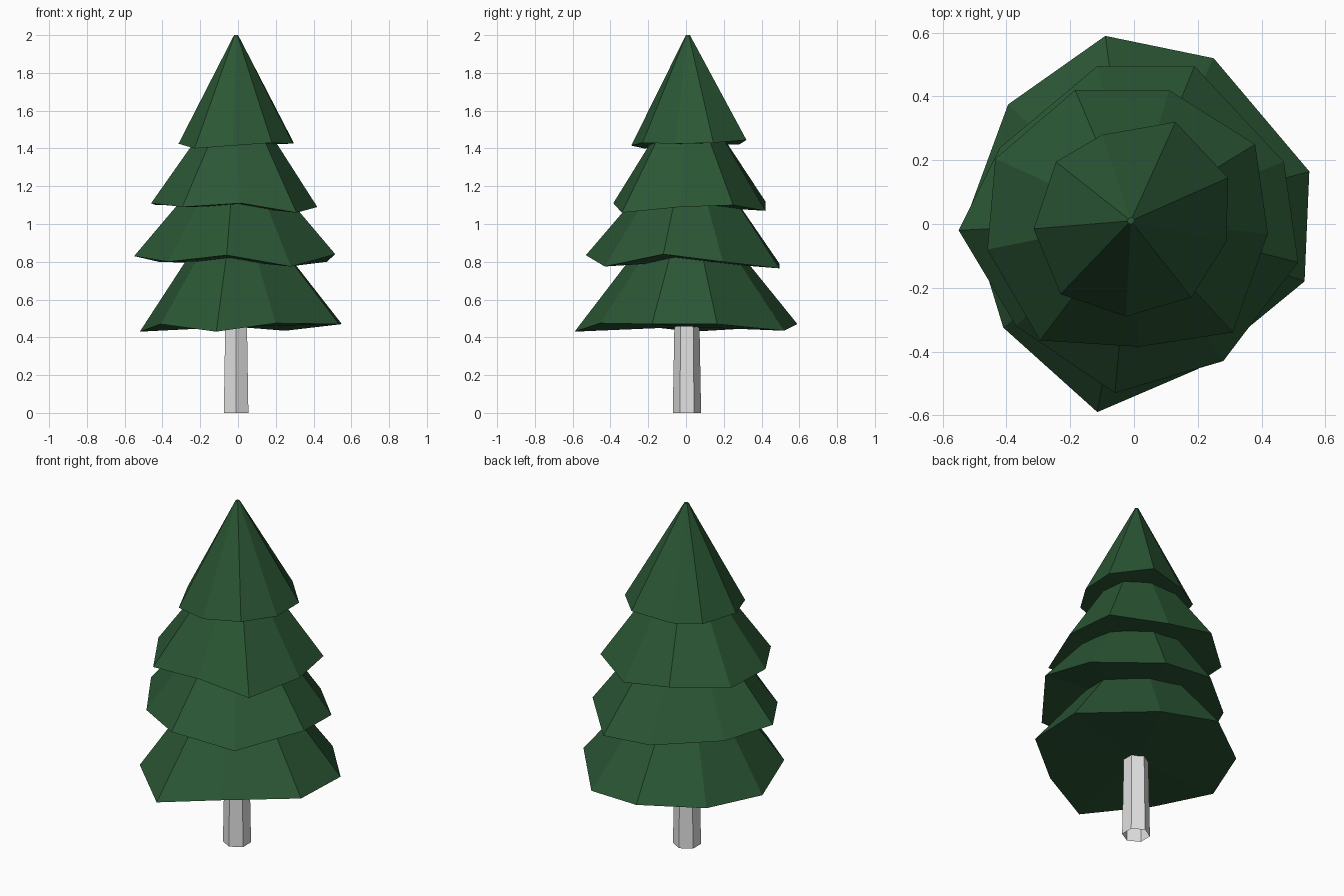
import bpy
import bmesh
from math import sin, cos, radians
from mathutils import Vector

default_cube = bpy.data.objects.get("Cube")
if default_cube:
    bpy.data.objects.remove(default_cube, do_unlink=True)


def make_material(name, red, green, blue):
    material = bpy.data.materials.new(name)
    material.use_nodes = True
    colour = (red, green, blue, 1)
    material.diffuse_color = colour
    material.node_tree.nodes["Principled BSDF"].inputs["Base Color"].default_value = colour
    return material


def make_object(name, bm, material):
    mesh = bpy.data.meshes.new(name)
    bm.to_mesh(mesh)
    bm.free()
    mesh.materials.append(material)
    made = bpy.data.objects.new(name, mesh)
    bpy.context.collection.objects.link(made)
    return made


def bridge(bm, lower, upper):
    """Join two equal rings of vertices with a band of flat faces."""
    count = len(lower)
    for i in range(count):
        j = (i + 1) % count
        bm.faces.new((lower[i], lower[j], upper[j], upper[i]))


def foliage_tier(name, rim, top_height, top_scale, material):
    """Uneven skirt: a ragged rim drawn in to a level, smaller top ring."""
    bm = bmesh.new()
    axis = Vector((-0.01, 0.01, 0))
    lower, upper = [], []
    for x, y, z in rim:
        outward = Vector((x, y, 0)) - axis
        lower.append(bm.verts.new((x, y, z)))
        top = axis + outward * top_scale
        top.z = top_height
        upper.append(bm.verts.new(top))
    bridge(bm, lower, upper)
    bm.faces.new(upper)
    # Underside closes to a middle point at the mean rim height
    middle = axis.copy()
    middle.z = sum(point[2] for point in rim) / len(rim)
    hub = bm.verts.new(middle)
    for i, corner in enumerate(lower):
        bm.faces.new((hub, lower[(i + 1) % len(lower)], corner))
    bmesh.ops.recalc_face_normals(bm, faces=bm.faces)
    return make_object(name, bm, material)


def trunk(name, sides, bottom_radius, top_radius, height, material):
    """Tapered open tube with an edge facing the front."""
    bm = bmesh.new()
    rings = []
    for radius, z in ((bottom_radius, 0), (top_radius, height)):
        ring = []
        for i in range(sides):
            angle = radians(360 * i / sides - 90)
            ring.append(bm.verts.new((radius * cos(angle) - 0.01,
                                      radius * sin(angle) + 0.005, z)))
        rings.append(ring)
    bridge(bm, *rings)
    return make_object(name, bm, material)


leaf_green = make_material("leaf_green", 0.024, 0.095, 0.035)
trunk_grey = make_material("trunk_grey", 0.75, 0.75, 0.75)

# Trunk
trunk("trunk", 6, 0.075, 0.064, 0.6, trunk_grey)

# Rim corners of each tier, anticlockwise
bottom_rim = [(.55, .165, .47), (.25, .52, .435), (-.09, .59, .47),
              (-.395, .375, .45), (-.52, .035, .43), (-.41, -.325, .47),
              (-.115, -.59, .43), (.2, -.455, .475), (.535, -.18, .47)]
lower_rim = [(.47, .195, .8), (.19, .495, .765), (-.115, .495, .79),
             (-.42, .24, .8), (-.55, -.02, .83), (-.37, -.32, .8),
             (-.06, -.53, .835), (.28, -.43, .775), (.515, -.12, .84)]
upper_rim = [(.38, .25, 1.1), (.11, .42, 1.07), (-.185, .42, 1.12),
             (-.435, .205, 1.1), (-.46, -.08, 1.11), (-.295, -.365, 1.09),
             (.015, -.385, 1.11), (.31, -.34, 1.06), (.42, -.03, 1.09)]
crown_rim = [(.295, .145, 1.43), (.13, .32, 1.445), (-.1, .28, 1.42),
             (-.245, .195, 1.42), (-.315, -.015, 1.425), (-.23, -.22, 1.4),
             (-.025, -.29, 1.415), (.18, -.23, 1.43), (.29, -.055, 1.425)]

# Foliage
foliage_tier("bottom_tier", bottom_rim, 0.9, 0.4, leaf_green)
foliage_tier("lower_tier", lower_rim, 1.2, 0.42, leaf_green)
foliage_tier("upper_tier", upper_rim, 1.5, 0.39, leaf_green)
foliage_tier("crown_tier", crown_rim, 2, 0.035, leaf_green)
